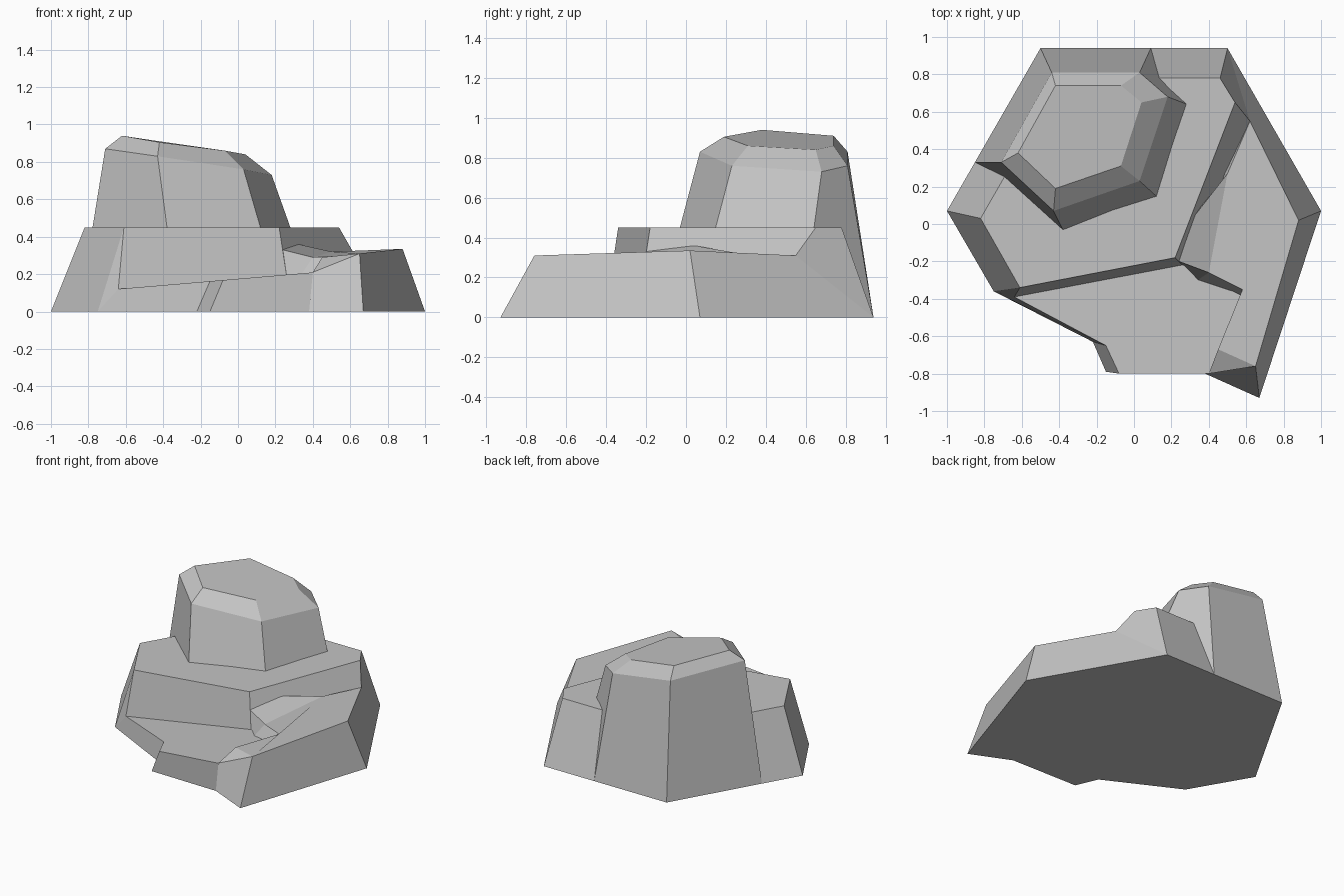
import bpy
import bmesh

# Remove the default cube only
cube = bpy.data.objects.get("Cube")
if cube:
    bpy.data.objects.remove(cube, do_unlink=True)

# Single stone colour
STONE_COLOUR = (0.55, 0.55, 0.55, 1.0)
stone = bpy.data.materials.new("stone_grey")
stone.use_nodes = True
stone.diffuse_color = STONE_COLOUR
stone.node_tree.nodes["Principled BSDF"].inputs["Base Color"].default_value = STONE_COLOUR


def at_height(outline, height=0.0):
    """Lift a flat outline to one height."""
    return [(point[0], point[1], height) for point in outline]


def on_ramp(outline):
    """Lift a flat outline onto the gently rising ledge plane."""
    return [(x, y, 0.175 + 0.085 * x) for x, y in outline]


def loft(name, *rings):
    """Bridge matching rings from bottom to top and cap both ends."""
    mesh = bpy.data.meshes.new(name)
    bm = bmesh.new()
    loops = [[bm.verts.new(point) for point in ring] for ring in rings]
    count = len(loops[0])
    for lower, upper in zip(loops, loops[1:]):
        for i in range(count):
            j = (i + 1) % count
            bm.faces.new((lower[i], lower[j], upper[j], upper[i]))
    bm.faces.new(list(reversed(loops[0])))
    bm.faces.new(loops[-1])
    bmesh.ops.remove_doubles(bm, verts=bm.verts[:], dist=0.0001)
    bmesh.ops.recalc_face_normals(bm, faces=bm.faces[:])
    bm.to_mesh(mesh)
    bm.free()
    mesh.materials.append(stone)
    rock = bpy.data.objects.new(name, mesh)
    bpy.context.scene.collection.objects.link(rock)
    return rock


# Low front ledge, its hidden end buried in the neighbouring rocks
ledge_foot = [(-.75, -.36), (-.22, -.63), (-.15, -.79), (.38, -.8),
              (.6, -.7), (.7, -.3), (.26, 0), (-.5, -.2)]
ledge_rim = [(-.64, -.39), (-.15, -.65), (-.08, -.8), (.4, -.8)] + ledge_foot[4:]
loft("front_ledge", at_height(ledge_foot), on_ramp(ledge_rim))

# Flat plateau in the middle
plateau_skirt = [(-1, .07, 0), (-.75, -.36, 0), (-.64, -.39, .12),
                 (.26, -.22, .19), (.62, .55, .31), (.5, .94, 0), (-.5, .94, 0)]
plateau_foot = at_height(plateau_skirt)
plateau_foot[2] = (-.6, -.4, 0)
plateau_rim = [(-.82, .03), (-.61, -.34), (-.61, -.34), (.22, -.18),
               (.54, .65), (.46, .78), (-.39, .78)]
loft("plateau", plateau_foot, plateau_skirt, at_height(plateau_rim, .45))

# Right shelf with a notch beside the ledge
shelf_skirt = [(.5, .94, 0), (1, .07, 0), (.67, -.93, 0), (.45, -.67, 0),
               (.57, -.39, .2), (.34, -.3, .2), (.4, .25, 0)]
shelf_rim = [(.62, .55, .31), (.88, .02, .335), (.65, -.76, .31),
             (.45, -.67, .29), (.58, -.35, .3), (.4, -.26, .29), (.5, .27, .32)]
loft("right_shelf", at_height(shelf_skirt), shelf_skirt, shelf_rim)

# Sloped lip at the front corner of the shelf
loft("shelf_lip",
     at_height([(.38, -.8), (.67, -.93), (.45, -.67)]),
     [(.4, -.8, .21), shelf_rim[2], shelf_rim[3]])

# Small ramp where the shelf meets the plateau wall
ramp_foot = [(.34, -.3, .2), (.5, .27, .2), (.3, .04, .2), (.26, -.22, .19)]
loft("shelf_ramp", at_height(ramp_foot), ramp_foot,
     [shelf_rim[5], shelf_rim[6], (.32, .04, .36), (.24, -.2, .33)])

# Tall bevelled boulder at the back
boulder_foot = [(-.85, .33), (-.32, -.15), (.25, .03),
                (.44, .58), (.09, .94), (-.5, .94)]
boulder_shoulder = [(-.71, .33, .87), (-.43, .07, .83), (.03, .23, .76),
                    (.18, .68, .73), (.03, .81, .76), (-.44, .81, .83)]
boulder_crown = [(-.62, .38, .94), (-.42, .19, .905), (-.07, .31, .86),
                 (.04, .65, .84), (-.07, .74, .86), (-.42, .74, .91)]
loft("boulder", at_height(boulder_foot), boulder_shoulder, boulder_crown)
